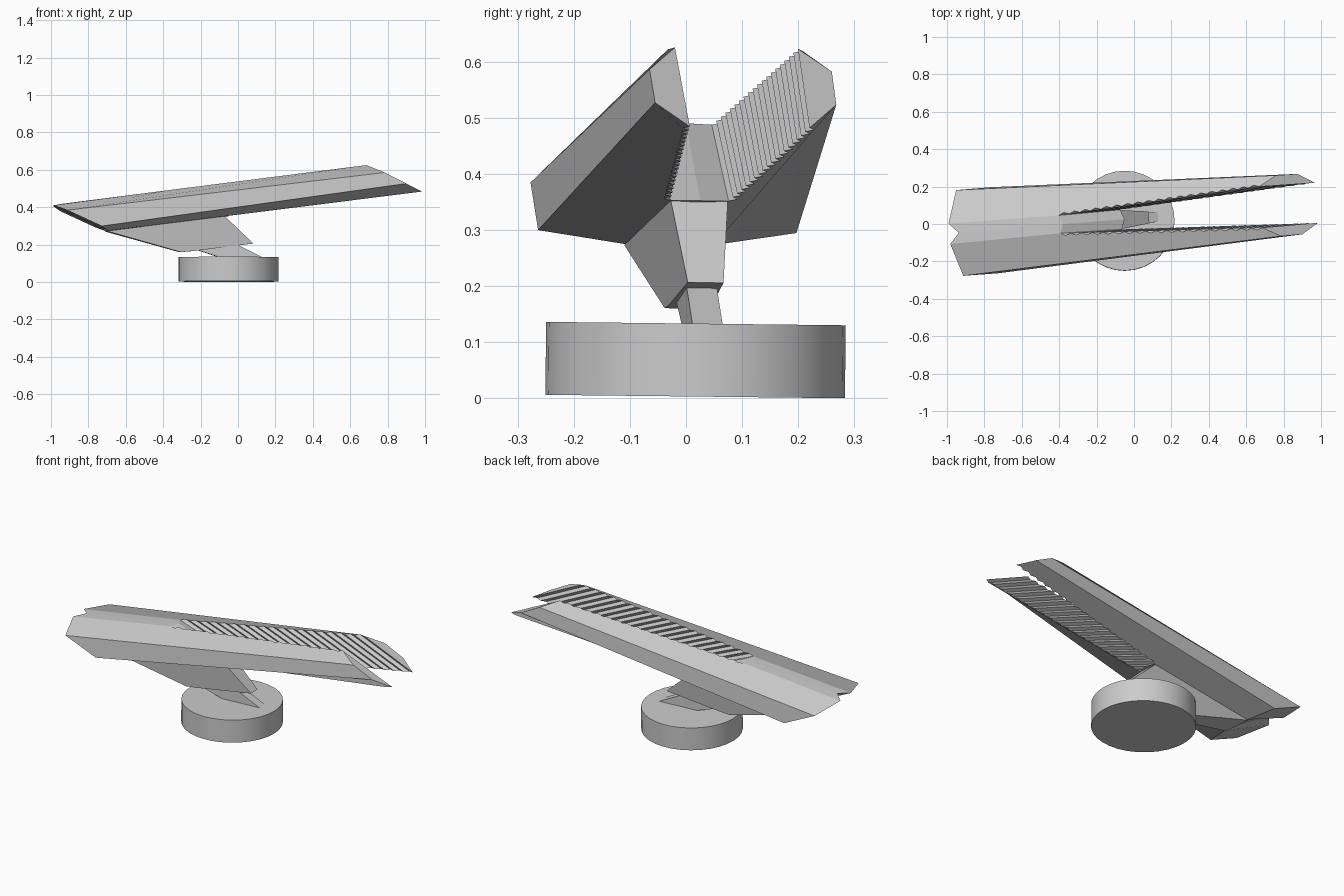
import bpy, bmesh, math
from mathutils import Vector

if "Cube" in bpy.data.objects:
    bpy.data.objects.remove(bpy.data.objects["Cube"])

YAW, ROLL, AXIS_Y = math.radians(4.8), math.radians(-0.65), 0.026


def add_object(name, bm):
    bmesh.ops.remove_doubles(bm, verts=bm.verts, dist=1e-5)
    bmesh.ops.recalc_face_normals(bm, faces=bm.faces)
    mesh = bpy.data.meshes.new(name)
    bm.to_mesh(mesh)
    bm.free()
    ob = bpy.data.objects.new(name, mesh)
    bpy.context.collection.objects.link(ob)
    ob.location = (0, AXIS_Y, 0.002)
    ob.rotation_euler = (ROLL, 0, YAW)
    return ob


def face(bm, *pts):
    bm.faces.new([bm.verts.new(p) for p in pts])


def zigzag(start, end, teeth, depth):
    a, b = Vector(start), Vector(end)
    n = teeth * 2
    return [a.lerp(b, i / n) + Vector((0, depth if i % 2 else 0, 0))
            for i in range(n + 1)]


def tapered_plate(name, outline):
    # outline: (x, z, half width) around the side profile
    bm = bmesh.new()
    left = [(x, -h, z) for x, z, h in outline]
    right = [(x, h, z) for x, z, h in outline]
    face(bm, *left)
    face(bm, *right)
    for i in range(len(outline)):
        j = (i + 1) % len(outline)
        face(bm, left[i], left[j], right[j], right[i])
    return add_object(name, bm)


# Twin rail barrel: one half, mirrored across the barrel axis
A, B = (0.68, 0.11, 0.622), (0.775, 0.163, 0.582)
C, D = (0.89, 0.162, 0.523), (0.98, 0.107, 0.481)
A2, B2 = (-0.99, 0.055, 0.408), (-0.935, 0.23, 0.38)
C2, D2 = (-0.75, 0.231, 0.295), (-0.705, 0.08, 0.272)
slot_top, slot_low = (-0.40, 0.048, 0.486), (-0.07, 0.052, 0.35)
mid_top, mid_low = (-0.38, 0, 0.488), (-0.05, 0, 0.35)
tail_top, tail_low = (-0.94, 0, 0.417), (-0.705, 0, 0.27)
upper = zigzag(slot_top, A, 19, 0.012)
lower = zigzag(slot_low, D, 19, 0.012)

bm = bmesh.new()
face(bm, tail_top, mid_top, slot_top, A2)
face(bm, A2, *upper, B, B2)
face(bm, B2, B, C, C2)
face(bm, C2, C, *reversed(lower), D2)
face(bm, D2, slot_low, mid_low, tail_low)
face(bm, mid_top, slot_top, slot_low, mid_low)
face(bm, A, B, C, D)
face(bm, tail_top, A2, D2, tail_low)
face(bm, A2, B2, C2, D2)
for i in range(len(upper) - 1):
    face(bm, upper[i], upper[i + 1], lower[i + 1], lower[i])
rails = add_object("twin_rail_barrel", bm)
mirror = rails.modifiers.new("mirror", 'MIRROR')
mirror.use_axis = (False, True, False)

# Keel under the barrel
tapered_plate("keel", [(-0.71, 0.27, 0.08), (-0.075, 0.35, 0.051),
                       (0.08, 0.204, 0.032), (-0.24, 0.164, 0.038),
                       (-0.31, 0.158, 0.04)])

# Slanted neck joining keel and base
tapered_plate("neck", [(-0.22, 0.17, 0.027), (-0.03, 0.21, 0.027),
                       (0.13, 0.13, 0.027), (-0.10, 0.13, 0.027)])

# Round base
bpy.ops.mesh.primitive_cylinder_add(vertices=32, radius=0.267, depth=0.13,
                                    location=(-0.05, 0.017, 0.068),
                                    rotation=(ROLL, 0, 0))
bpy.context.object.name = "base"
bpy.ops.object.shade_smooth_by_angle(angle=math.radians(30))
